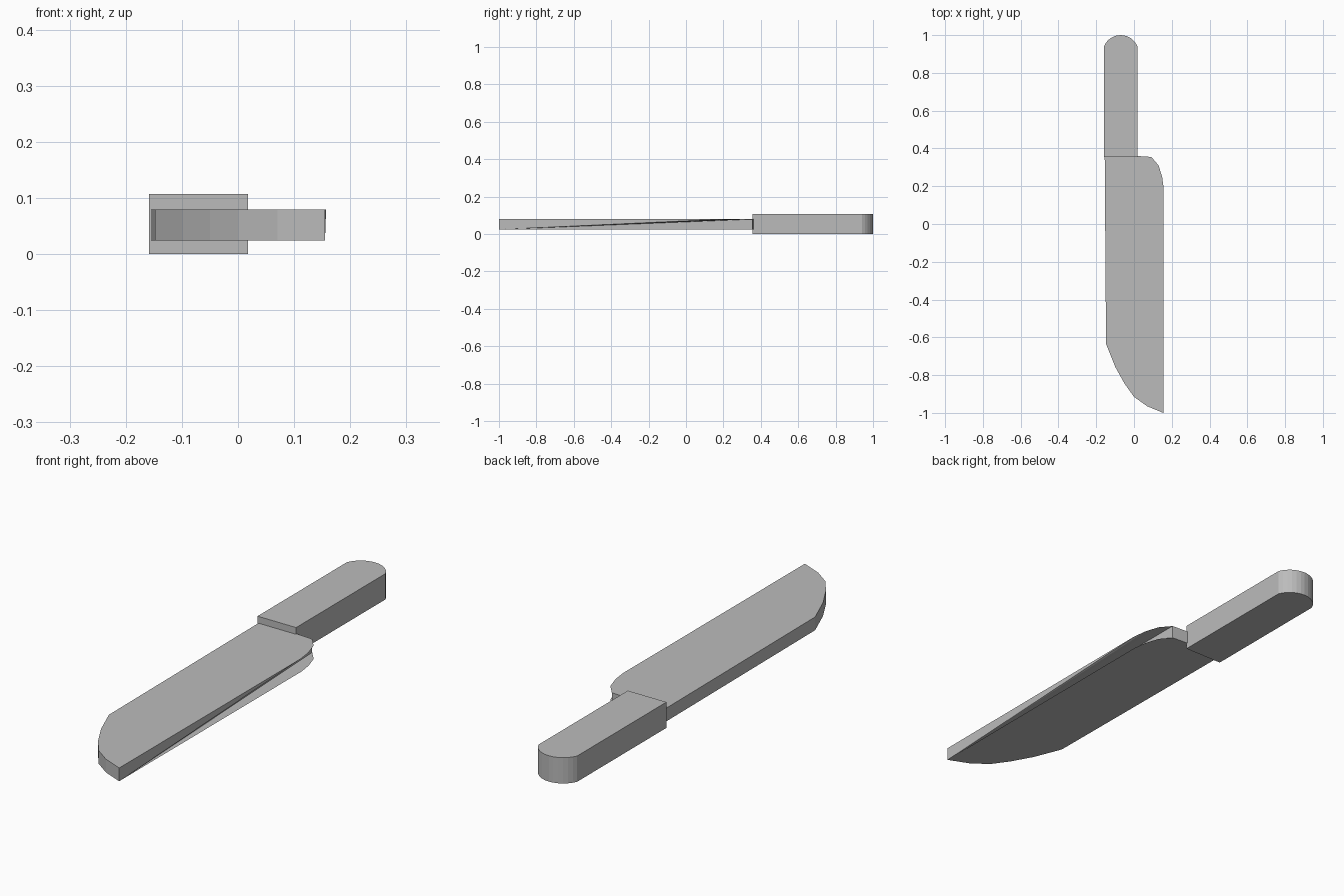
import bpy, bmesh, math

cube = bpy.data.objects.get("Cube")
if cube:
    bpy.data.objects.remove(cube, do_unlink=True)

GREY = (0.5, 0.5, 0.5, 1)
grey = bpy.data.materials.new("plain grey")
grey.use_nodes = True
grey.diffuse_color = GREY
grey.node_tree.nodes["Principled BSDF"].inputs["Base Color"].default_value = GREY


def extruded_part(name, outline, z0, z1, fan=None):
    """Extrude a counter-clockwise outline; fan=(first, last) makes that run of
    the wall a triangle fan from the lower first corner."""
    bm = bmesh.new()
    low = [bm.verts.new((x, y, z0)) for x, y in outline]
    high = [bm.verts.new((x, y, z1)) for x, y in outline]
    bm.faces.new(low[::-1])
    bm.faces.new(high)
    first, last = fan or (0, 0)
    for i in range(len(outline)):
        j = (i + 1) % len(outline)
        if first <= i < last:
            bm.faces.new((low[first], high[j], high[i]))
        else:
            bm.faces.new((low[i], low[j], high[j], high[i]))
    if fan:
        bm.faces.new((low[first], low[last], high[last]))
    mesh = bpy.data.meshes.new(name)
    bm.to_mesh(mesh)
    bm.free()
    mesh.materials.append(grey)
    obj = bpy.data.objects.new(name, mesh)
    bpy.context.collection.objects.link(obj)
    return obj


# Blade: curved tip, straight side and rounded heel with a hollow side wall
tip = [(-0.155, 0.36), (-0.148, -0.635), (-0.1, -0.755), (-0.05, -0.845),
       (0, -0.915), (0.07, -0.965), (0.155, -1)]
heel = [(0.157, 0.19), (0.149, 0.25), (0.13, 0.31), (0.092, 0.355)]
blade_outline = tip + heel + [(0.018, 0.36)]
start = len(tip) - 1
extruded_part("blade", blade_outline, 0.024, 0.079, (start, start + len(heel)))

# Handle: straight grip ending in a shallow arc
mid_x, half, rise, steps = -0.0705, 0.0885, 0.06, 12
radius = (half ** 2 + rise ** 2) / (2 * rise)
sweep = math.asin(half / radius)
arc = []
for i in range(steps + 1):
    a = sweep * (1 - 2 * i / steps)
    arc.append((mid_x + radius * math.sin(a), 1 - radius * (1 - math.cos(a))))
extruded_part("handle", [(mid_x - half, 0.355), (mid_x + half, 0.355)] + arc,
              0, 0.107)
